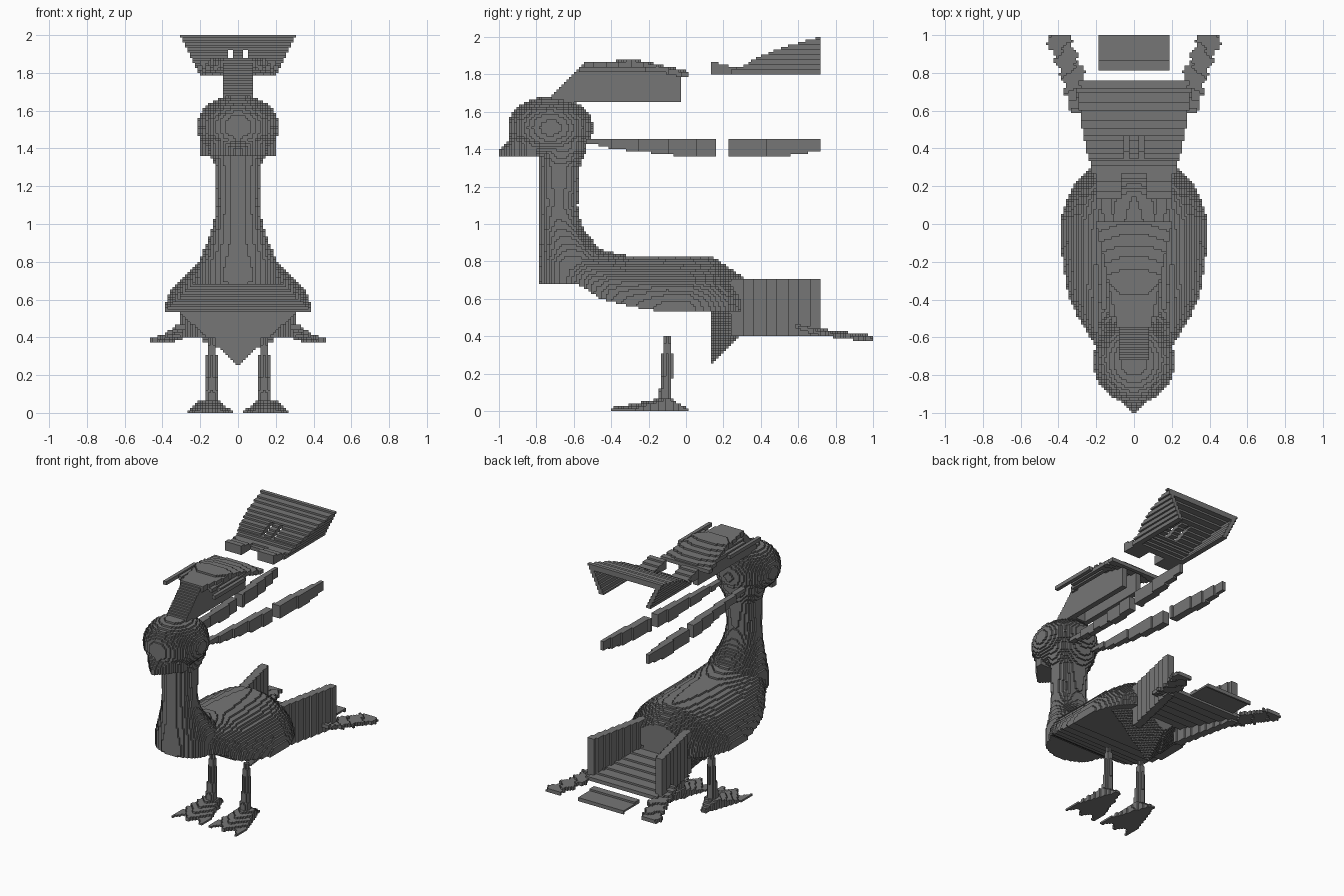
import bpy
import math

VOXEL = 2 / 150

cube = bpy.data.objects.get("Cube")
if cube:
    bpy.data.objects.remove(cube, do_unlink=True)

grey = bpy.data.materials.new("stone grey")
grey.use_nodes = True
tone = (0.18, 0.18, 0.18, 1)
grey.diffuse_color = tone
grey.node_tree.nodes["Principled BSDF"].inputs["Base Color"].default_value = tone

parts = {}      # part name -> its block cells
filled = set()  # every cell already used


def curve(t, points):
    """Straight-line interpolation through profile points."""
    if t <= points[0][0]:
        return points[0][1]
    for (a, va), (b, vb) in zip(points, points[1:]):
        if t <= b:
            return va + (vb - va) * (t - a) / (b - a)
    return points[-1][1]


def face_corners(axis, side):
    """Corner offsets of one block face, wound to face outward."""
    u, v = (axis + 1) % 3, (axis + 2) % 3
    corners = []
    for du, dv in ((0, 0), (1, 0), (1, 1), (0, 1)):
        c = [0, 0, 0]
        c[axis], c[u], c[v] = side, du, dv
        corners.append(tuple(c))
    return corners if side else corners[::-1]


SIDES = []
for axis in range(3):
    for side in (0, 1):
        step = [0, 0, 0]
        step[axis] = 1 if side else -1
        SIDES.append((tuple(step), face_corners(axis, side)))


def blocks(name, inside, half_width, y_range, z_range, side=0):
    """Fill a shape with small blocks not used by an earlier part.
    side = 0 fills both halves, 1 or -1 only the left or right half."""
    def span(lo, hi):
        return range(math.floor(lo / VOXEL), math.ceil(hi / VOXEL))

    cells = set()
    for i in span(0, half_width):
        x = (i + 0.5) * VOXEL
        for j in span(*y_range):
            y = (j + 0.5) * VOXEL
            for k in span(*z_range):
                if inside(x, y, (k + 0.5) * VOXEL):
                    if side >= 0:
                        cells.add((i, j, k))
                    if side <= 0:
                        cells.add((-1 - i, j, k))
    parts[name] = cells - filled
    filled.update(cells)


def pair(name, inside, half_width, y_range, z_range):
    """One part on each side."""
    for label, side in (("left", 1), ("right", -1)):
        blocks(label + "_" + name, inside, half_width, y_range, z_range, side)


def build(name, cells):
    """Mesh the block faces that touch open air."""
    index, faces = {}, []
    for i, j, k in sorted(cells):
        for (di, dj, dk), corners in SIDES:
            if (i + di, j + dj, k + dk) not in filled:
                faces.append([index.setdefault((i + a, j + b, k + c), len(index))
                              for a, b, c in corners])
    mesh = bpy.data.meshes.new(name)
    mesh.from_pydata([(a * VOXEL, b * VOXEL, c * VOXEL) for a, b, c in index], [], faces)
    mesh.materials.append(grey)
    bpy.context.collection.objects.link(bpy.data.objects.new(name, mesh))


# Body: a dome over a flat, rising underside
BELLY = [(-.78, .7), (-.58, .68), (-.45, .6), (-.3, .56), (-.1, .53)]
BACK = [(-.78, .9), (-.6, .9), (-.45, .86), (-.3, .83), (.15, .82), (.3, .72)]
GIRTH = [(-.78, .08), (-.7, .16), (-.6, .23), (-.5, .295), (-.4, .34), (-.3, .363), (-.1, .39),
         (.02, .39), (.12, .36), (.22, .31), (.3, .22)]


def body(x, y, z):
    low, high = curve(y, BELLY), curve(y, BACK)
    if z < low:
        return False
    return (x / curve(y, GIRTH)) ** 1.9 + ((z - low) / (high - low)) ** 1.9 < 1


def rump(x, y, z):
    return z > .25 + .9 * x + .95 * (y - .14)


blocks("body", body, .4, (-.78, .3), (.52, .92))
blocks("rump", rump, .3, (.14, .3), (.25, .56))

# Neck: upright column spreading into the breast
NECK_WIDTH = [(.7, .21), (.8, .205), (.9, .165), (1, .13), (1.1, .115), (1.3, .12), (1.4, .16)]
NECK_BACK = [(.7, -.4), (.85, -.43), (.88, -.47), (.95, -.53), (1, -.56), (1.1, -.58),
             (1.3, -.57), (1.4, -.53)]


def neck(x, y, z):
    rear, front = curve(z, NECK_BACK), -.785
    depth = (rear - front) / 2
    return (x / curve(z, NECK_WIDTH)) ** 2 + abs((y - front) / depth - 1) ** 2.4 < 1


def head(x, y, z):
    return (x / .213) ** 2 + ((y + .725) / .228) ** 2 + (abs(z - 1.515) / .168) ** 2.1 < 1


def beak(x, y, z):
    reach = y + 1
    return x < .01 + .9 * reach and z < 1.39 + 1.1 * reach - .5 * x


blocks("neck", neck, .26, (-.79, -.4), (.69, 1.42))
blocks("head", head, .23, (-.96, -.48), (1.33, 1.7))
blocks("beak", beak, .14, (-1, -.8), (1.36, 1.5))

# Crest: stem, keel walls and a flared top sheet
CREST_TOP = [(-.72, 1.68), (-.55, 1.86), (-.28, 1.88), (-.2, 1.865), (0, 1.82)]
CREST_WIDTH = [(-.58, .08), (-.4, .12), (0, .2)]


def crest_keel(x, y, z):
    solid_stem = y < -.56
    return z < curve(y, CREST_TOP) and (solid_stem or x > .045)


def crest_sheet(x, y, z):
    top = curve(y, CREST_TOP) - .08 * max(0, x - .08)
    return top - .03 < z < top and x < curve(y, CREST_WIDTH)


def crest_barbs(x, y, z):
    return any(abs(x - c) < .01 and start < y < start + .35
               for c, start in ((.12, -.5), (.16, -.45), (.2, -.57)))


blocks("crest_keel", crest_keel, .07, (-.72, -.03), (1.66, 1.89))
blocks("crest_sheet", crest_sheet, .2, (-.58, .01), (1.76, 1.89))
blocks("crest_barbs", crest_barbs, .22, (-.58, 0), (1.82, 1.835))

# Upper rear fan: rising sheet with walls slanting in beneath it
FAN_TOP = [(.25, 1.83), (.3, 1.845), (.4, 1.9), (.55, 1.955), (.72, 2)]


def fan_sheet(x, y, z):
    top = curve(y, FAN_TOP)
    slot = .025 < x < .05 and 1.87 < z < 1.92
    return top - .035 < z < top and x < .2 + .5 * (z - 1.8) and not slot


def fan_wall(x, y, z):
    return z < curve(y, FAN_TOP) and abs(x - .19 - .5 * (z - 1.8)) < .014


blocks("fan_sheet", fan_sheet, .31, (.25, .72), (1.79, 2))
pair("fan_wall", fan_wall, .31, (.25, .72), (1.8, 2))
pair("fan_prong", lambda x, y, z: x > .07 and z < 1.87 - .25 * (y - .14),
     .19, (.14, .27), (1.8, 1.87))

# Head streamers: spreading, tapering planks in two lengths
STREAMER_LOW = [(-.5, 1.43), (-.38, 1.4), (-.05, 1.365), (.55, 1.365), (.72, 1.39)]
STREAMER_HALF = [(-.5, .018), (.15, .028), (.4, .028), (.72, .012)]


def streamer(x, y, z):
    off_centre = abs(x - .1 - .072 * (y + .5))
    return z > curve(y, STREAMER_LOW) and off_centre < curve(y, STREAMER_HALF)


pair("front_streamer", streamer, .25, (-.53, .16), (1.36, 1.45))
pair("rear_streamer", streamer, .25, (.23, .72), (1.36, 1.45))


# Tail: two spreading walls, a sloping floor, an end plate and side feathers
def wall_line(y):
    return .19 + .22 * (y - .3)


def tail_wall(x, y, z):
    return abs(x - wall_line(y)) < .03


def tail_floor(x, y, z):
    return x < wall_line(y) and abs(z - .5 + .17 * (y - .3)) < .014


def end_plate(x, y, z):
    return abs(z - .395 + .06 * (y - .9)) < .01


def tail_feather(x, y, z):
    jag = .015 * (math.floor(y / .04) % 2)
    middle = curve(y, [(.6, .265), (.8, .32), (.98, .395)]) + jag
    height = curve(y, [(.6, .455), (.72, .42), (1, .385)]) - .1 * (x - middle)
    return abs(x - middle) < .063 and abs(z - height) < .012


pair("tail_wall", tail_wall, .33, (.25, .72), (.41, .7))
blocks("tail_floor", tail_floor, .3, (.28, .75), (.4, .53))
blocks("end_plate", end_plate, .18, (.82, 1), (.37, .42))
pair("tail_feather", tail_feather, .48, (.6, 1), (.37, .53))

# Legs and three-toed webbed feet
LEG_RADIUS = [(0, .06), (.08, .035), (.2, .028), (.3, .028), (.39, .014)]


def leg(x, y, z):
    return math.hypot(x - .14, y + .1 + .1 * max(0, .2 - z)) < curve(z, LEG_RADIUS)


def foot(x, y, z):
    across = abs(x - .148)
    toe_gap = .07 * abs(math.sin(across * math.pi / .11))
    spread = curve(y, [(-.3, .125), (0, .02)])
    top = curve(y, [(-.4, .02), (-.25, .045), (-.1, .08), (0, .02)]) - .25 * across
    return across < spread and y > -.4 + toe_gap and z < max(top, .015)


pair("leg", leg, .22, (-.2, -.03), (0, .39))
pair("foot", foot, .29, (-.4, .01), (0, .1))

for part, part_cells in parts.items():
    build(part, part_cells)
